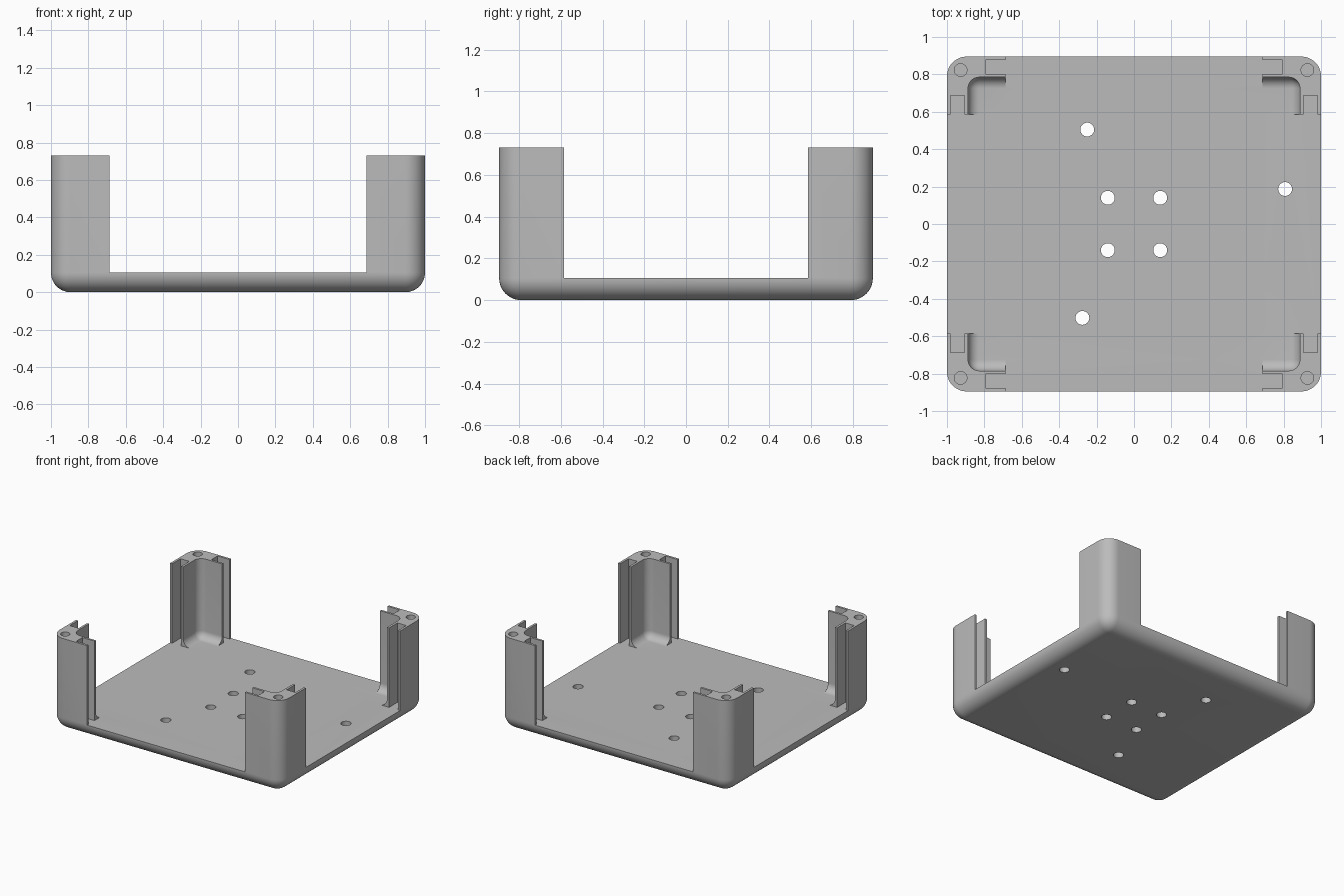
import bpy, bmesh
from mathutils import Matrix, Vector

if "Cube" in bpy.data.objects:
    bpy.data.objects.remove(bpy.data.objects["Cube"])

HALF_X, HALF_Y, HEIGHT, FLOOR = 1.0, 0.895, 0.73, 0.105
ABOVE = 1.0  # height that cutters reach
OPEN_X, OPEN_Y = 0.687, 0.585  # half widths of the openings between posts

grey = bpy.data.materials.new("plain grey")
grey.use_nodes = True
colour = (0.5, 0.5, 0.5, 1)
grey.diffuse_color = colour
grey.node_tree.nodes["Principled BSDF"].inputs["Base Color"].default_value = colour


def finish(name, bm):
    bmesh.ops.recalc_face_normals(bm, faces=bm.faces)
    mesh = bpy.data.meshes.new(name)
    bm.to_mesh(mesh)
    bm.free()
    mesh.materials.append(grey)
    obj = bpy.data.objects.new(name, mesh)
    bpy.context.collection.objects.link(obj)
    return obj


def box(name, low, high, radius=0, segments=10):
    """Box between two corners; all edges but the top rim are rounded."""
    low, high = Vector(low), Vector(high)
    bm = bmesh.new()
    size = Matrix.Diagonal((*(high - low), 1))
    bmesh.ops.create_cube(bm, size=1, matrix=Matrix.Translation((low + high) / 2) @ size)
    if radius:
        edges = [e for e in bm.edges if min(v.co.z for v in e.verts) < high.z - 0.001]
        bmesh.ops.bevel(bm, geom=edges, offset=radius, segments=segments,
                        profile=0.5, affect='EDGES', clamp_overlap=True)
    return finish(name, bm)


def cylinder(name, x, y, radius, bottom, top):
    bm = bmesh.new()
    bmesh.ops.create_cone(bm, cap_ends=True, segments=32, radius1=radius, radius2=radius,
                          depth=top - bottom,
                          matrix=Matrix.Translation((x, y, (bottom + top) / 2)))
    return finish(name, bm)


def cut(target, cutter):
    mod = target.modifiers.new("cut", 'BOOLEAN')
    mod.operation, mod.solver, mod.object = 'DIFFERENCE', 'EXACT', cutter
    bpy.context.view_layer.objects.active = target
    bpy.ops.object.modifier_apply(modifier=mod.name)
    bpy.data.objects.remove(cutter)


# Rounded tray, hollowed with filleted inner corners
body = box("enclosure_base", (-HALF_X, -HALF_Y, 0), (HALF_X, HALF_Y, HEIGHT), 0.105, 12)
cut(body, box("cavity", (-0.887, -0.785, FLOOR), (0.887, 0.785, ABOVE), 0.06))

# Wall openings that leave four corner posts
cut(body, box("front_back_opening", (-OPEN_X, -1.2, FLOOR), (OPEN_X, 1.2, ABOVE)))
cut(body, box("side_opening", (-1.2, -OPEN_Y, FLOOR), (1.2, OPEN_Y, ABOVE)))

# Panel slots and blind screw holes in each post
for sx in (-1, 1):
    for sy in (-1, 1):
        def slot(x0, x1, y0, y1):
            xs, ys = sorted((sx * x0, sx * x1)), sorted((sy * y0, sy * y1))
            cut(body, box("slot", (xs[0], ys[0], FLOOR), (xs[1], ys[1], ABOVE)))
        slot(OPEN_X - 0.05, 0.793, 0.802, 0.878)
        slot(0.905, 0.982, OPEN_Y - 0.05, 0.688)
        cut(body, cylinder("screw_hole", sx * 0.927, sy * 0.823, 0.034, 0.35, ABOVE))

# Mounting holes through the floor
holes = [(sx * 0.14, sy * 0.14) for sx in (-1, 1) for sy in (-1, 1)]
holes += [(-0.25, 0.505), (-0.276, -0.502), (0.808, 0.187)]
for x, y in holes:
    cut(body, cylinder("floor_hole", x, y, 0.037, -0.1, 0.3))

bpy.ops.object.select_all(action='DESELECT')
body.select_set(True)
bpy.context.view_layer.objects.active = body
bpy.ops.object.shade_smooth_by_angle(angle=0.5)
